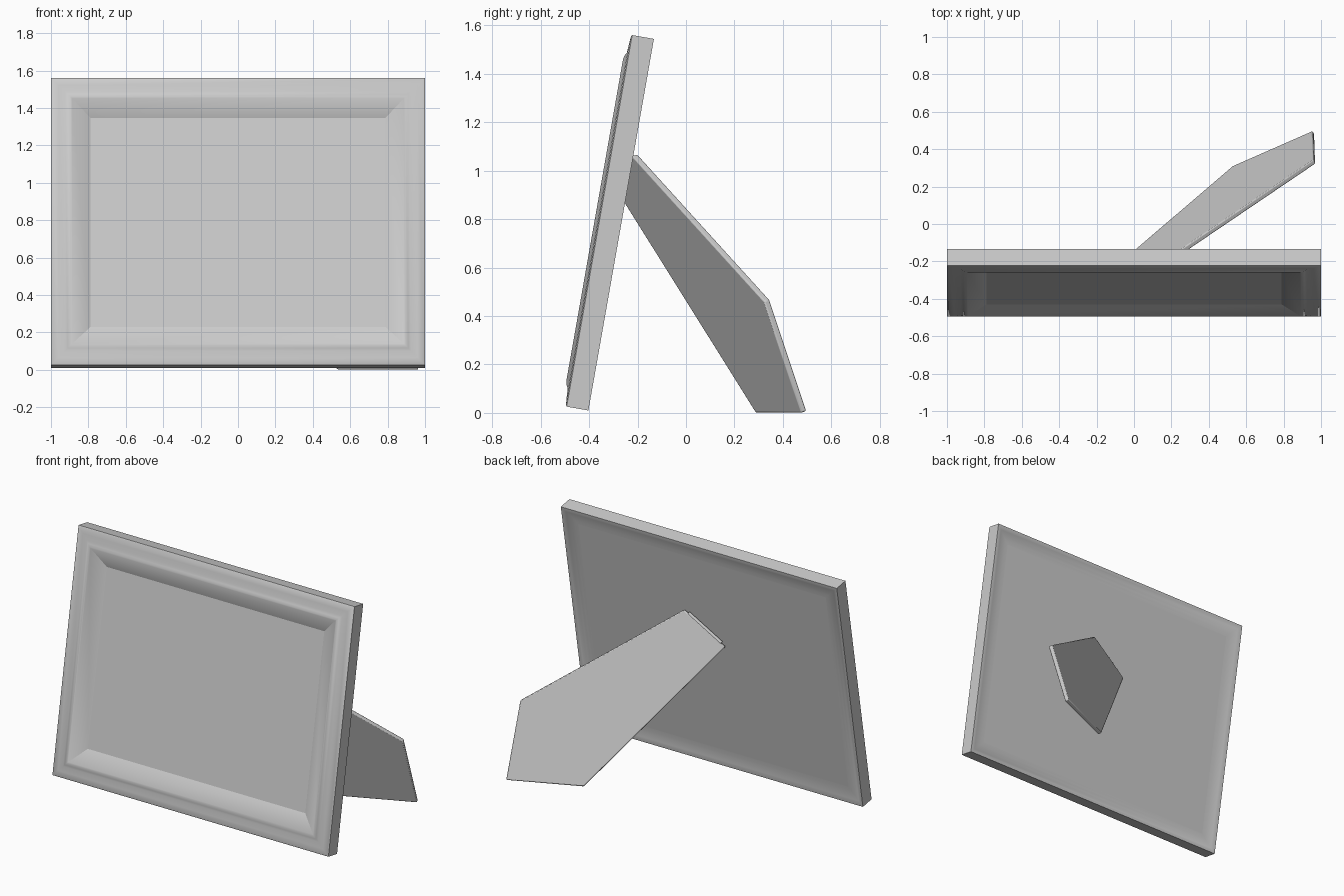
import bpy, bmesh, math
from mathutils import Matrix, Vector

cube = bpy.data.objects.get("Cube")
if cube:
    bpy.data.objects.remove(cube, do_unlink=True)

grey = bpy.data.materials.new("plain_grey")
grey.use_nodes = True
grey.diffuse_color = (0.6, 0.6, 0.6, 1)
grey.node_tree.nodes["Principled BSDF"].inputs["Base Color"].default_value = (0.6, 0.6, 0.6, 1)

HEIGHT = 1.558
# Leaning frame space: x across, -y out of the front, z up the slope
LEAN = Matrix.Translation((0, -0.403, 0.01)) @ Matrix.Rotation(math.radians(-10), 4, "X")


def finish(name, bm, matrix=Matrix(), bevel=0, smooth=True):
    bmesh.ops.recalc_face_normals(bm, faces=bm.faces)
    mesh = bpy.data.meshes.new(name)
    bm.to_mesh(mesh)
    bm.free()
    mesh.transform(matrix)
    mesh.materials.append(grey)
    obj = bpy.data.objects.new(name, mesh)
    bpy.context.collection.objects.link(obj)
    if bevel:
        mod = obj.modifiers.new("soft_edges", "BEVEL")
        mod.width, mod.segments = bevel, 2
    if smooth:
        bpy.ops.object.select_all(action="DESELECT")
        obj.select_set(True)
        bpy.context.view_layer.objects.active = obj
        bpy.ops.object.shade_smooth_by_angle(angle=math.radians(30))
    return obj


def rectangle(bm, inset, h):
    x = 1 - inset
    corners = ((-x, inset), (x, inset), (x, HEIGHT - inset), (-x, HEIGHT - inset))
    return [bm.verts.new((cx, -h, cz)) for cx, cz in corners]


def sweep(name, profile, capped, smooth):
    """Carry a (inset, height) profile around the mitred rectangle."""
    bm = bmesh.new()
    rings = [rectangle(bm, *p) for p in profile]
    for a, b in zip(rings, rings[1:]):
        for i in range(4):
            j = (i + 1) % 4
            bm.faces.new((a[i], a[j], b[j], b[i]))
    if capped:
        bm.faces.new(rings[0])
        bm.faces.new(rings[-1])
    return finish(name, bm, LEAN, smooth=smooth)


# Moulding: coved back rim, outer edge, raised inner bead, slope to the photo
sweep("frame_moulding", [
    (0.104, 0.016), (0.08, 0.015), (0.055, 0.012), (0.03, 0.006), (0.012, 0),
    (0, 0), (0, 0.091), (0.006, 0.095), (0.04, 0.098), (0.075, 0.1),
    (0.09, 0.108), (0.105, 0.111), (0.113, 0.109), (0.212, 0.064)], False, True)
# Photo sheet and backing board
sweep("photo_sheet", [(0.211, 0.045), (0.211, 0.064)], True, False)
sweep("backing_board", [(0.103, 0.016), (0.103, 0.05)], True, False)

# Stand: tapered flat plate reaching sideways to its foot
outline = [Vector(p) for p in (
    (-0.11, -0.25, 0.88), (0.53, 0.298, 0.004), (0.96, 0.487, 0.004),
    (0.965, 0.333, 0.465), (0.16, -0.212, 1.065))]
normal = (outline[2] - outline[1]).cross(outline[0] - outline[1]).normalized()
THICK = 0.026
bm = bmesh.new()
sides = [[bm.verts.new(p + normal * s * THICK / 2) for p in outline] for s in (-1, 1)]
for side in sides:
    bm.faces.new(side)
for i in range(len(outline)):
    j = (i + 1) % len(outline)
    bm.faces.new((sides[0][i], sides[0][j], sides[1][j], sides[1][i]))
finish("stand_leg", bm, bevel=0.006)

# Hinge barrel where the stand meets the board
low, high = outline[0], outline[-1]
axis = high - low
bm = bmesh.new()
bmesh.ops.create_cone(bm, cap_ends=True, segments=16, radius1=0.012, radius2=0.012,
                      depth=axis.length * 0.8)
turn = axis.to_track_quat("Z", "Y").to_matrix().to_4x4()
finish("hinge_barrel", bm, Matrix.Translation((low + high) / 2) @ turn)
